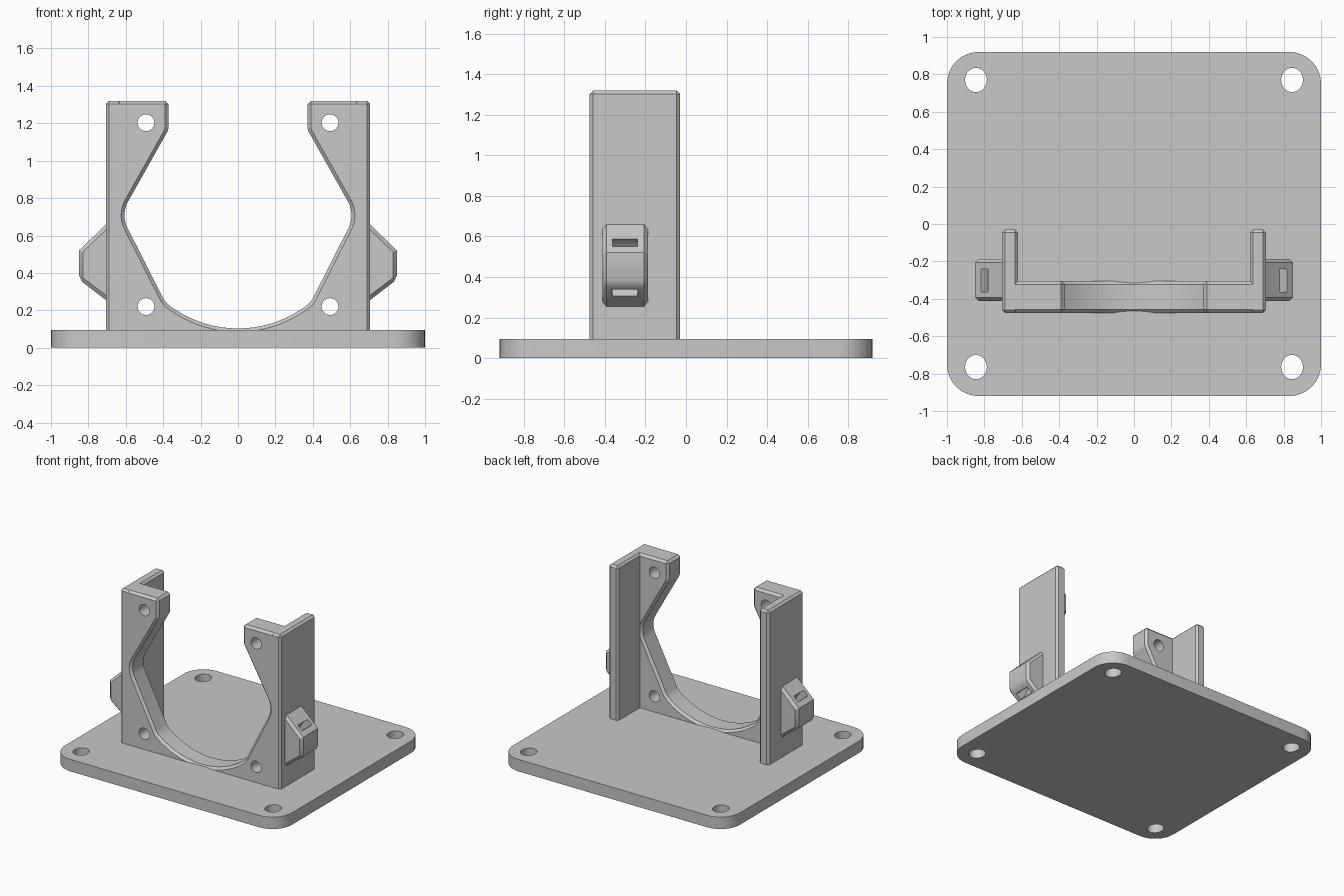
import bpy, bmesh
from math import sin, cos, tan, pi, radians
from mathutils import Vector

cube = bpy.data.objects.get("Cube")
if cube:
    bpy.data.objects.remove(cube, do_unlink=True)

grey = bpy.data.materials.new("light_grey")
grey.use_nodes = True
colour = (0.58, 0.58, 0.58, 1)
grey.diffuse_color = colour
grey.node_tree.nodes["Principled BSDF"].inputs["Base Color"].default_value = colour


def rounded(points, steps=8):
    """Closed outline from (x, y, radius) corners, each rounded by an arc."""
    out = []
    for i, (x, y, r) in enumerate(points):
        p = Vector((x, y))
        if r == 0:
            out.append(p)
            continue
        a = (Vector(points[i - 1][:2]) - p).normalized()
        b = (Vector(points[(i + 1) % len(points)][:2]) - p).normalized()
        half = a.angle(b) / 2
        centre = p + (a + b).normalized() * r / sin(half)
        start = p + a * r / tan(half) - centre
        end = p + b * r / tan(half) - centre
        for k in range(steps + 1):
            direction = start.normalized().slerp(end.normalized(), k / steps)
            out.append(centre + direction * r)
    return out


def prism(name, outline, low, high, axis="Y", chamfer=0):
    """Extrude an outline along Y (outline is x, z) or Z (outline is x, y)."""
    def place(p, h):
        return (p[0], h, p[1]) if axis == "Y" else (p[0], p[1], h)
    bm = bmesh.new()
    a = [bm.verts.new(place(p, low)) for p in outline]
    b = [bm.verts.new(place(p, high)) for p in outline]
    bm.faces.new(a)
    bm.faces.new(b)
    for i in range(len(a)):
        bm.faces.new((a[i - 1], a[i], b[i], b[i - 1]))
    bmesh.ops.recalc_face_normals(bm, faces=bm.faces)
    if chamfer:
        floor = min(v.co.z for v in bm.verts) + 0.001
        sharp = [e for e in bm.edges if e.calc_face_angle_signed() > radians(50)
                 and any(v.co.z > floor for v in e.verts)]
        bmesh.ops.bevel(bm, geom=sharp, offset=chamfer, segments=1,
                        affect="EDGES", clamp_overlap=True)
    mesh = bpy.data.meshes.new(name)
    bm.to_mesh(mesh)
    bm.free()
    mesh.materials.append(grey)
    ob = bpy.data.objects.new(name, mesh)
    bpy.context.collection.objects.link(ob)
    return ob


def combine(target, tool, operation):
    mod = target.modifiers.new(tool.name, "BOOLEAN")
    mod.operation = operation
    mod.solver = "EXACT"
    mod.object = tool
    bpy.context.view_layer.objects.active = target
    bpy.ops.object.modifier_apply(modifier=mod.name)
    bpy.data.objects.remove(tool, do_unlink=True)


def box(x0, x1, z0, z1):
    return [(x0, z0), (x1, z0), (x1, z1), (x0, z1)]


def ellipse(x, y, rx, ry, steps=40):
    return [(x + rx * cos(2 * pi * i / steps), y + ry * sin(2 * pi * i / steps))
            for i in range(steps)]


def mirrored(points, side):
    return [(side * p[0], p[1]) for p in points]


# Base plate with four mounting holes
w, d, r = 1, 0.92, 0.17
base = prism("base_plate", rounded([(-w, -d, r), (w, -d, r), (w, d, r), (-w, d, r)]),
             0, 0.095, "Z")
for x in (-0.845, 0.845):
    for y in (-0.765, 0.77):
        combine(base, prism("hole", ellipse(x, y, 0.058, 0.065), -0.1, 0.2, "Z"), "DIFFERENCE")

# Front wall with a large open cradle
bottom, top, outer = 0.04, 1.32, 0.705
half = [(outer, bottom, 0), (outer, top, 0), (0.372, top, 0), (0.372, 1.165, 0.06),
        (0.627, 0.712, 0.15), (0.388, 0.24, 0.12)]
arc = [(0.607 * sin(radians(t)), 0.71 - 0.607 * cos(radians(t)), 0)
       for t in range(32, -33, -4)]
other = [(-x, z, q) for x, z, q in reversed(half)]
bracket = prism("motor_bracket", rounded(half + arc + other), -0.475, -0.305, "Y", 0.018)

for side in (1, -1):
    # Side flange
    flange = prism("side_flange", mirrored(box(0.62, outer, bottom, top), side),
                   -0.475, -0.03, "Y", 0.016)
    combine(bracket, flange, "UNION")

    # Strap lug with a curved channel
    lug = prism("strap_lug", mirrored([(0.66, 0.22), (0.85, 0.365), (0.85, 0.52), (0.66, 0.703)],
                                      side), -0.413, -0.187, "Y", 0.02)
    combine(bracket, lug, "UNION")
    sweep = [radians(t) for t in range(80, 281, 10)]
    ring = [(0.875 + q * cos(t), 0.443 + q * sin(t))
            for q, ts in ((0.172, sweep), (0.122, sweep[::-1])) for t in ts]
    combine(bracket, prism("channel", mirrored(ring, side), -0.363, -0.24), "DIFFERENCE")

    # Screw holes
    for z in (0.22, 1.203):
        hole = prism("screw_hole", ellipse(side * 0.492, z, 0.045, 0.045, 32), -0.6, -0.2)
        combine(bracket, hole, "DIFFERENCE")

for ob in (base, bracket):
    bpy.ops.object.select_all(action="DESELECT")
    ob.select_set(True)
    bpy.context.view_layer.objects.active = ob
    bpy.ops.object.shade_smooth_by_angle(angle=radians(30))
